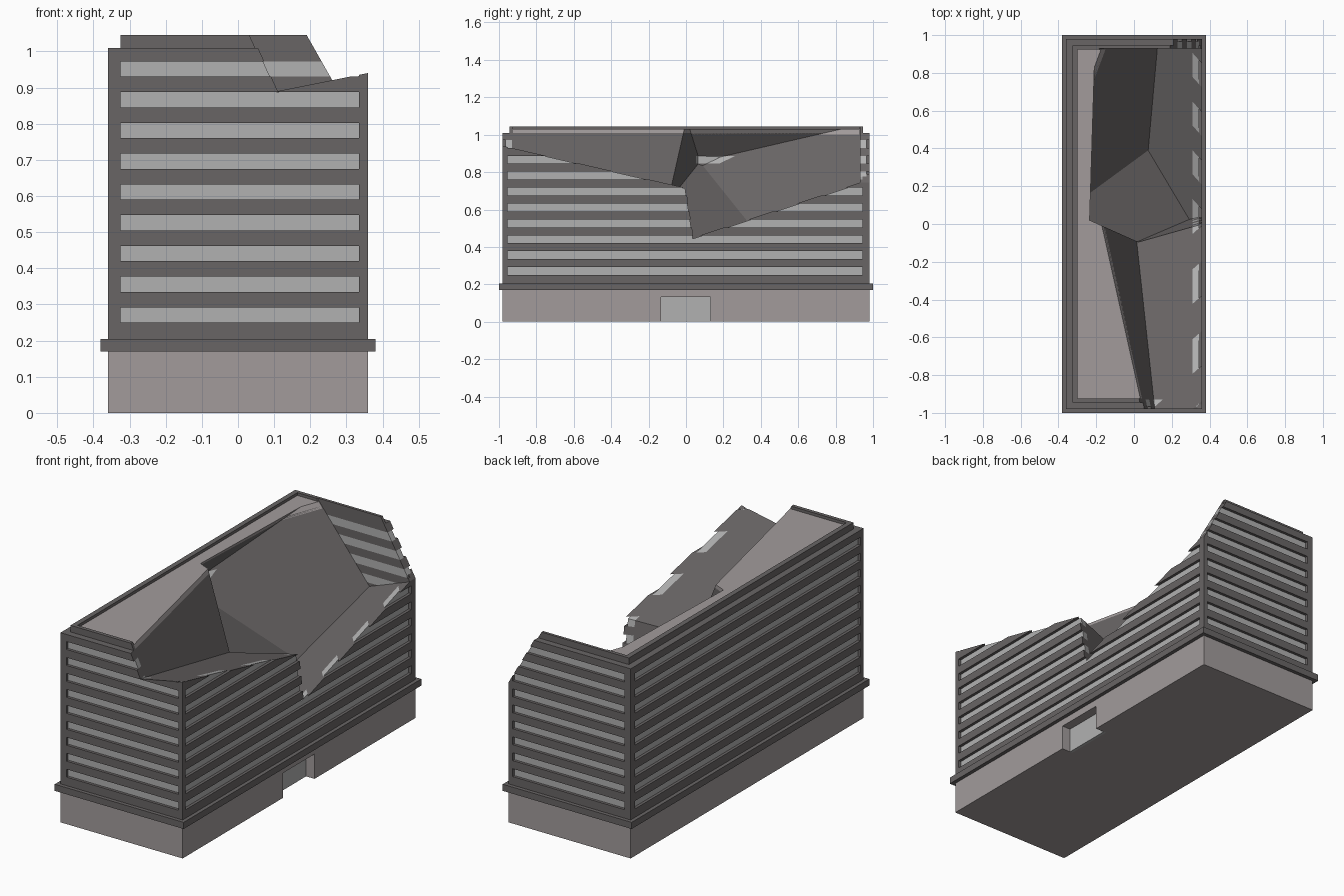
import bpy, bmesh
from mathutils import Vector

if "Cube" in bpy.data.objects:
    bpy.data.objects.remove(bpy.data.objects["Cube"])


def material(name, v):
    m = bpy.data.materials.new(name)
    m.diffuse_color = (*v, 1)
    m.use_nodes = True
    m.node_tree.nodes["Principled BSDF"].inputs["Base Color"].default_value = m.diffuse_color
    return m


WALL = material("dark_concrete", (0.14, 0.13, 0.13))
STONE = material("light_stone", (0.36, 0.33, 0.33))
GLASS = material("pale_glass", (0.44, 0.44, 0.44))


def add_box(bm, x0, x1, y0, y1, z0, z1):
    vs = bmesh.ops.create_cube(bm, size=1)["verts"]
    for v in vs:
        v.co = (x1 if v.co.x > 0 else x0, y1 if v.co.y > 0 else y0, z1 if v.co.z > 0 else z0)


def to_object(bm, name, mat=None):
    bmesh.ops.recalc_face_normals(bm, faces=bm.faces[:])
    me = bpy.data.meshes.new(name)
    bm.to_mesh(me)
    bm.free()
    ob = bpy.data.objects.new(name, me)
    bpy.context.collection.objects.link(ob)
    if mat:
        me.materials.append(mat)
    else:
        ob.hide_render = True
    return ob


def boxes(name, mat, *dims):
    bm = bmesh.new()
    for d in dims:
        add_box(bm, *d)
    return to_object(bm, name, mat)


def chunk(name, bounds, seed, planes):
    """Convex broken-off piece: a box trimmed by planes, keeping the seed side."""
    bm = bmesh.new()
    add_box(bm, *bounds)
    for a, b, c in planes:
        a, b, c = Vector(a), Vector(b), Vector(c)
        n = (b - a).cross(c - a).normalized()
        if (Vector(seed) - a).dot(n) > 0:
            n = -n
        bmesh.ops.bisect_plane(bm, geom=bm.verts[:] + bm.edges[:] + bm.faces[:],
                               plane_co=a, plane_no=n, clear_outer=True)
        bmesh.ops.holes_fill(bm, edges=[e for e in bm.edges if e.is_boundary], sides=0)
    return to_object(bm, name)


def cut(ob, *cutters):
    for c in cutters:
        mod = ob.modifiers.new("cut", 'BOOLEAN')
        mod.operation, mod.solver, mod.object = 'DIFFERENCE', 'EXACT', c
    bpy.context.view_layer.update()
    dg = bpy.context.evaluated_depsgraph_get()
    me = bpy.data.meshes.new_from_object(ob.evaluated_get(dg))
    ob.modifiers.clear()
    ob.data = me


# Window rows: pockets in the walls and glass set back inside them
rows = [(0.25 + 0.085 * i, 0.292 + 0.085 * i) for i in range(9)]
fb, lr, glass_dims = [], [], []
for z0, z1 in rows:
    for s in (-1, 1):
        y = sorted((s * 0.93, s * 1.1))
        x = sorted((s * 0.31, s * 0.5))
        fb.append((-0.325, 0.335, *y, z0, z1))
        lr.append((*x, -0.955, 0.945, z0, z1))
        glass_dims.append((-0.344, 0.344, *sorted((s * 0.93, s * 0.965)), z0, z1))
        glass_dims.append((*sorted((s * 0.31, s * 0.345)), -0.9295, 0.9295, z0, z1))

# Missing chunks: front right, rear right and the torn back wall
pit = (0.075, 0.39, 0.46)
front_chunk = chunk("front_chunk", (-1, 1, -1.2, 0, 0.3, 1.3), (0.25, -0.5, 0.95), [
    ((-0.17, -0.01, 1.03), (0.01, -0.12, 0.69), (0.11, -0.98, 0.89)),
    ((0.36, -0.98, 0.94), (0.36, 0, 0.715), (0.11, -0.98, 0.89))])
rear_chunk = chunk("rear_chunk", (-0.335, 1, -0.5, 0.93, 0.3, 1.3), (0.15, 0.3, 0.9), [
    ((-0.235, 0.02, 1.03), (-0.21, 0.83, 1.03), (-0.335, 0.1, 0.885)),
    ((-0.235, 0.02, 1.03), (0, -0.085, 0.68), (0, -0.085, 1.03)),
    ((0.36, 0, 0.71), (0.36, 0.04, 0.45), (0.05, -0.08, 0.62)),
    (pit, (0.29, 0.03, 0.42), (-0.36, 0.13, 0.84)),
    (pit, (0.12, 0.95, 0.67), (-0.21, 0.83, 1.03)),
    (pit, (0.36, 0.04, 0.45), (0.36, 0.98, 0.76))])
back_tear = chunk("back_tear", (-0.1, 1, 0.92, 1.2, 0.3, 1.3), (0.4, 1, 1.1), [
    ((0.19, 0.9, 1.045), (0.36, 0.9, 0.745), (0.19, 1.1, 1.045))])
damage = (front_chunk, rear_chunk, back_tear)
helpers = list(damage)

# Upper storeys
fb_cut = boxes("front_back_pockets", None, *fb)
lr_cut = boxes("side_pockets", None, *lr)
helpers += [fb_cut, lr_cut]
for h in helpers:
    h.hide_render = True
body = boxes("upper_storeys", WALL, (-0.36, 0.36, -0.98, 0.98, 0.19, 1.01))
cut(body, fb_cut, lr_cut, *damage)
glass = boxes("window_bands", GLASS, *glass_dims)
cut(glass, *damage)

# Roof and its raised rim
roof = boxes("roof", STONE, (-0.298, 0.298, -0.925, 0.925, 1.0, 1.03))
cut(roof, *damage)
rim_hole = boxes("rim_hole", None, (-0.298, 0.298, -0.925, 0.925, 0.9, 1.2))
rim_hole.hide_render = True
helpers.append(rim_hole)
rim = boxes("roof_rim", WALL, (-0.325, 0.325, -0.945, 0.945, 1.0, 1.045))
cut(rim, rim_hole, *damage)

# Ground floor, ledge and entrance
base = boxes("ground_floor", STONE, (-0.36, 0.36, -0.98, 0.98, 0, 0.18))
door_hole = boxes("door_hole", None, (0.305, 0.5, -0.135, 0.13, -0.1, 0.132))
door_hole.hide_render = True
helpers.append(door_hole)
cut(base, door_hole)
boxes("entrance_door", GLASS, (0.295, 0.31, -0.135, 0.13, 0, 0.132))
boxes("ledge", WALL, (-0.38, 0.38, -1, 1, 0.17, 0.205))

for h in helpers:
    bpy.data.objects.remove(h)
